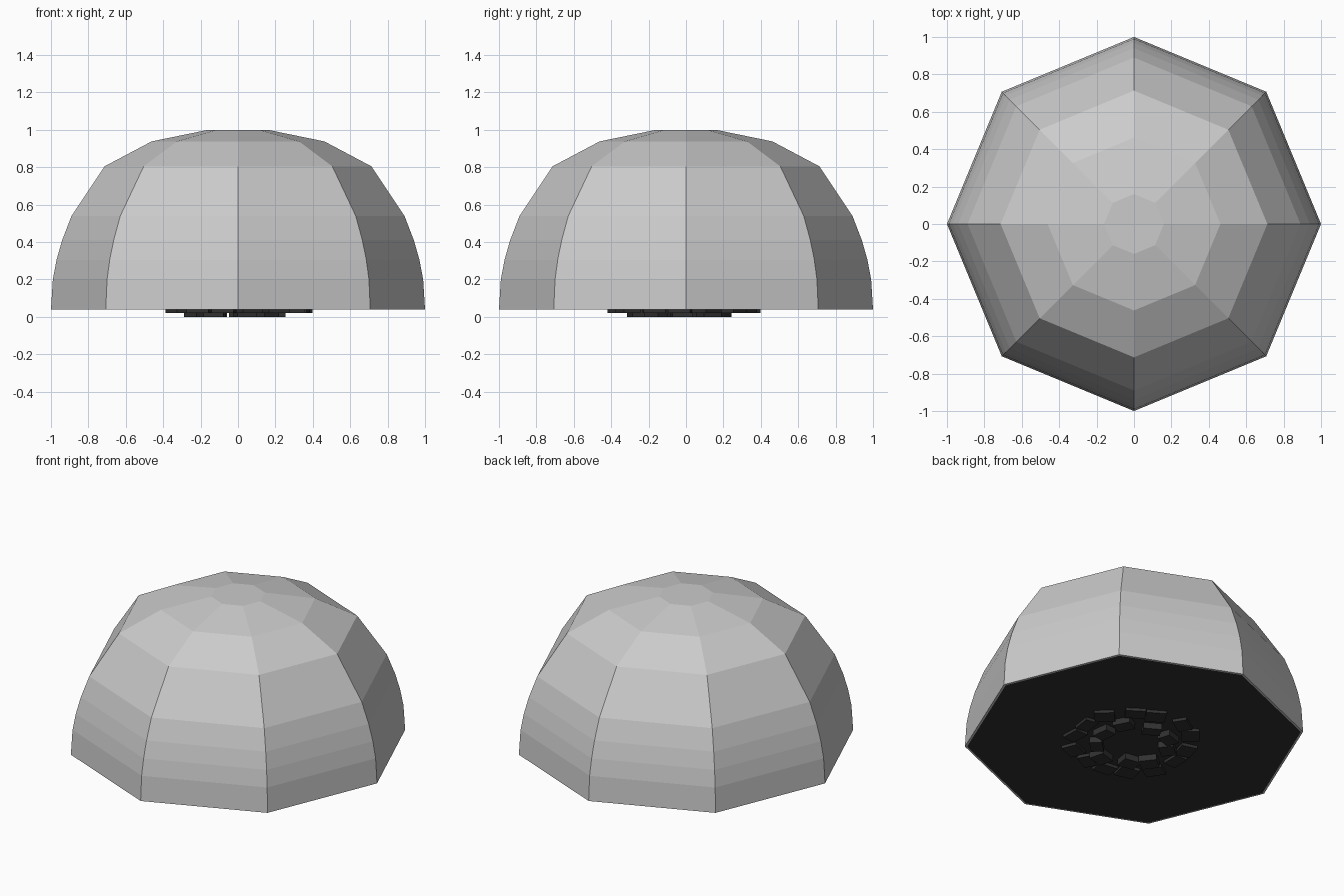
import bpy, bmesh, math, random
from mathutils import Matrix

if "Cube" in bpy.data.objects:
    bpy.data.objects.remove(bpy.data.objects["Cube"])

random.seed(4)
SIDES = 8
BASE = 0.04


def make_object(name, bm, material=None):
    bmesh.ops.recalc_face_normals(bm, faces=bm.faces[:])
    mesh = bpy.data.meshes.new(name)
    bm.to_mesh(mesh)
    bm.free()
    obj = bpy.data.objects.new(name, mesh)
    bpy.context.collection.objects.link(obj)
    if material:
        mesh.materials.append(material)
    return obj


def ring(bm, radius, z):
    return [bm.verts.new((radius * math.cos(i * math.tau / SIDES),
                          radius * math.sin(i * math.tau / SIDES), z))
            for i in range(SIDES)]


dark = bpy.data.materials.new("dark_stone")
dark.diffuse_color = (0.03, 0.03, 0.03, 1)
dark.use_nodes = True
dark.node_tree.nodes["Principled BSDF"].inputs["Base Color"].default_value = dark.diffuse_color

# Octagonal faceted dome with a narrow rim underneath
profile = [(0.985, BASE), (1.0, BASE), (0.99, 0.20), (0.97, 0.305),
           (0.94, 0.41), (0.89, 0.54), (0.713, 0.805), (0.462, 0.938),
           (0.16, 1.0)]
bm = bmesh.new()
rings = [ring(bm, r, z) for r, z in profile]
for low, high in zip(rings, rings[1:]):
    for i in range(SIDES):
        j = (i + 1) % SIDES
        bm.faces.new((low[i], low[j], high[j], high[i]))
bm.faces.new(rings[-1])
make_object("dome_shell", bm)

# Dark floor closing the dome
bm = bmesh.new()
bm.faces.new(list(reversed(ring(bm, 0.987, BASE - 0.001))))
floor = make_object("floor", bm, dark)
floor.data.polygons[0].flip() if floor.data.polygons[0].normal.z > 0 else None


# Rings of small blocks poking out below the floor
def stone_ring(name, count, radius, bottom, size):
    bm = bmesh.new()
    for i in range(count):
        a = (i + random.uniform(-0.15, 0.15)) * math.tau / count
        r = radius + random.uniform(-0.02, 0.02)
        top = BASE + 0.02
        m = (Matrix.Translation((r * math.cos(a), r * math.sin(a) - 0.02,
                                 (top + bottom) / 2))
             @ Matrix.Rotation(a + random.uniform(-0.5, 0.5), 4, 'Z')
             @ Matrix.Diagonal((size * random.uniform(0.8, 1.1), size * 1.2,
                                top - bottom, 1)))
        bmesh.ops.create_cube(bm, size=1, matrix=m)
    make_object(name, bm, dark)


stone_ring("outer_stones", 14, 0.35, 0.02, 0.10)
stone_ring("inner_stones", 9, 0.22, 0.0, 0.09)
